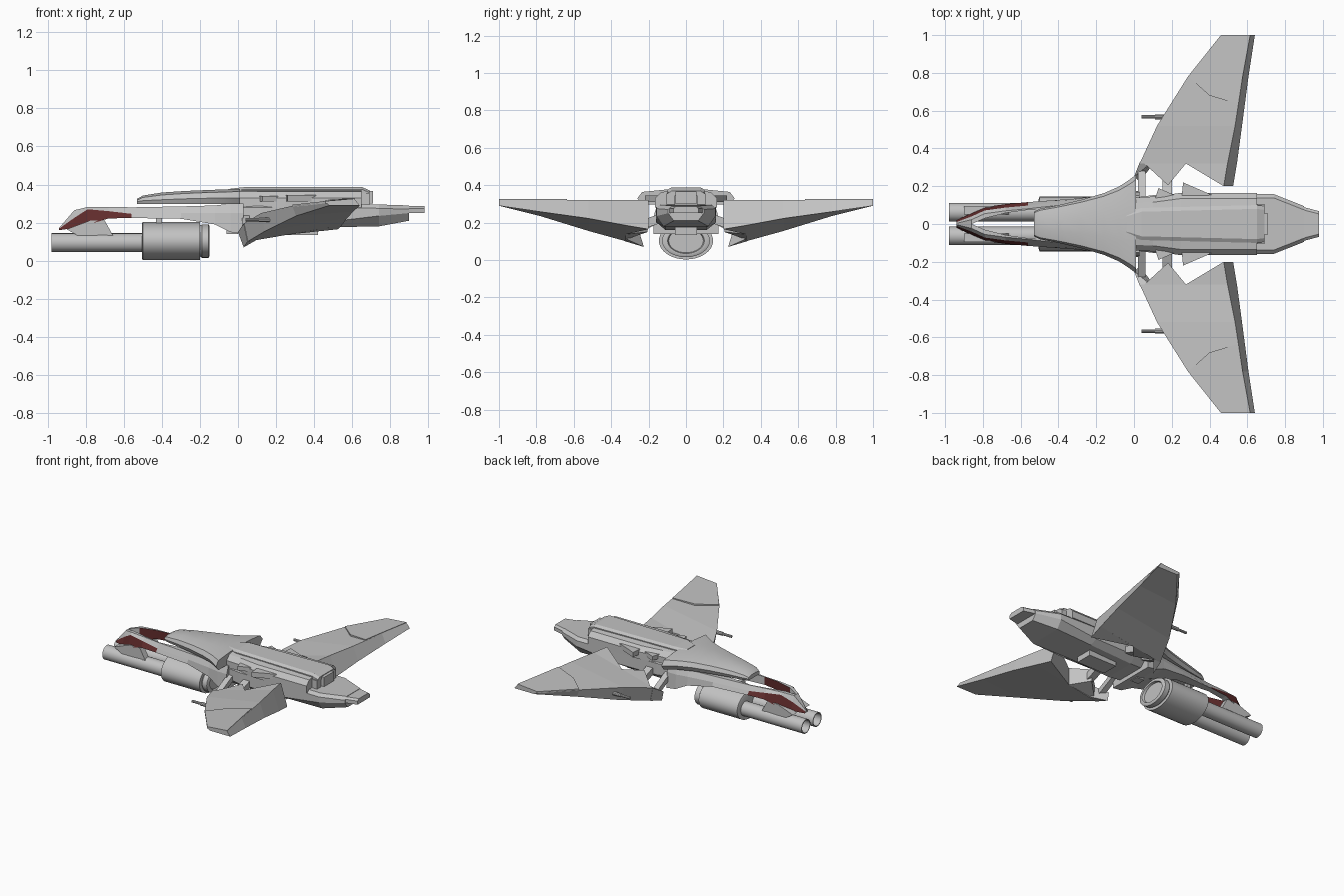
import bpy, bmesh, math

if "Cube" in bpy.data.objects:
    bpy.data.objects.remove(bpy.data.objects["Cube"])


def material(name, rgb):
    m = bpy.data.materials.new(name)
    m.diffuse_color = (*rgb, 1)
    m.use_nodes = True
    m.node_tree.nodes["Principled BSDF"].inputs["Base Color"].default_value = m.diffuse_color
    return m


GREY = material("hull grey", (0.54, 0.54, 0.54))
RED = material("dark red", (0.12, 0.025, 0.025))


def loft(name, rings, mirror=False, smooth=None, red_rule=None):
    """Skin closed rings of equal length, with end caps."""
    bm = bmesh.new()
    vs = [[bm.verts.new(p) for p in r] for r in rings]
    n = len(rings[0])
    for a, b in zip(vs, vs[1:]):
        for i in range(n):
            j = (i + 1) % n
            f = bm.faces.new((a[i], a[j], b[j], b[i]))
            if red_rule and red_rule(i, f.calc_center_median()):
                f.material_index = 1
    bm.faces.new(vs[0])
    bm.faces.new(vs[-1])
    bmesh.ops.recalc_face_normals(bm, faces=bm.faces)
    me = bpy.data.meshes.new(name)
    bm.to_mesh(me)
    bm.free()
    me.materials.append(GREY)
    me.materials.append(RED)
    ob = bpy.data.objects.new(name, me)
    bpy.context.collection.objects.link(ob)
    if mirror:
        ob.modifiers.new("mirror", "MIRROR").use_axis = (False, True, False)
    if smooth:
        bpy.context.view_layer.objects.active = ob
        ob.select_set(True)
        bpy.ops.object.shade_smooth_by_angle(angle=math.radians(smooth))
        ob.select_set(False)
    return ob


def box(name, x0, x1, y0, y1, z0, z1, mirror=False):
    return loft(name, [[(x, y0, z0), (x, y1, z0), (x, y1, z1), (x, y0, z1)]
                       for x in (x0, x1)], mirror)


def lathe(name, profile, y, z, sy=1, sz=1, mirror=False, n=24):
    """Turn an (x, radius) profile about a lengthwise axis."""
    turn = [2 * math.pi * i / n for i in range(n)]
    return loft(name, [[(x, y + r * sy * math.cos(t), z + r * sz * math.sin(t))
                        for t in turn] for x, r in profile], mirror, 35)


def symmetric(x, half):
    """Full cross-section from its right half (y, z), listed bottom to top."""
    return [(x, y, z) for y, z in half] + [(x, -y, z) for y, z in reversed(half)]


# Twin gun barrels and the oval engine drum behind them
lathe("gun_barrel", [(-.48, .049), (-.98, .049), (-.98, .043), (-.88, .043), (-.88, .002)],
      .063, .095, mirror=True)
lathe("engine_drum", [(-.505, .9), (-.5, 1), (-.2, 1), (-.2, .8), (-.19, .88),
                      (-.155, .88), (-.15, .8), (-.15, .68), (-.165, .64)],
      0, .103, .145, .1, n=32)
box("drum_mount", -.43, -.40, -.05, .05, .18, .24)
box("rear_hook", -.06, 0, -.03, .03, .14, .22)

# Brackets wrapping down from the fork onto the barrels
loft("barrel_bracket", [[(-.84, y, .13), (-.90, y, .165), (-.78, y, .21),
                         (-.70, y, .21), (-.645, y, .11), (-.69, y, .135)]
                        for y in (.05, .094)], True)

# Forked lower nose: x, inner y, outer y, bottom, paint line, top
FORK = [(-.94, 0, .02, .16, .168, .172), (-.86, 0, .058, .172, .225, .265),
        (-.79, .03, .09, .188, .270, .282), (-.68, .058, .105, .222, .26, .283),
        (-.56, .075, .116, .224, .246, .28), (-.3, .06, .135, .22, .25, .285),
        (-.12, 0, .16, .19, .25, .29), (-.04, 0, .175, .15, .25, .30), (.03, 0, .175, .14, .25, .30)]
loft("nose_fork", [[(x, yi, zb), (x, yo, zb), (x, yo - (.006 if x > -.5 else min(.018, yo * .5)), zm),
                    (x, max(yi + .003, yo - (.025 if x > -.5 else .035)), zt), (x, yi, zt)]
                   for x, yi, yo, zb, zm, zt in FORK], True,
     red_rule=lambda i, c: (i == 1 and c.x < -.56) or (i == 4 and -.75 < c.x < -.56))

# Upper shell flaring toward the wing roots: x, half width, edge, shoulder, top
SHELL = [(-.53, .065, .31, .318, .325), (-.50, .08, .315, .332, .342),
         (-.40, .10, .32, .345, .358), (-.28, .128, .325, .353, .366),
         (-.16, .163, .328, .358, .371), (-.08, .198, .33, .36, .374),
         (-.03, .23, .33, .362, .376), (.01, .26, .33, .364, .377)]
loft("upper_shell", [symmetric(x, [(w * .9, .297), (w, e), (w * .9, s), (w * .4, t)])
                     for x, w, e, s, t in SHELL], smooth=40)

# Upper rear hull, raised spine and its end block
loft("rear_deck", [symmetric(x, [(w, .28), (w, .33), (w - .03, .362), (.06, .374)])
                   for x, w in [(0, .14), (.1, .145), (.25, .165), (.65, .165)]])
loft("spine", [symmetric(x, [(w, .345), (w, z - .012), (w - .02, z)])
               for x, w, z in [(-.04, .06, .378), (.04, .085, .387), (.65, .1, .387), (.69, .095, .37)]])
box("spine_cap", .64, .71, -.055, .055, .30, .365)
box("end_cheek", .63, .69, .06, .105, .29, .355, True)

# Lower fuselage tapering into the tail
loft("fuselage", [symmetric(x, [(b, zb), (w, zm), (w, zt - .02), (w - .02, zt)])
                  for x, b, w, zb, zm, zt in [
                      (0, .10, .14, .17, .21, .30), (.12, .11, .155, .16, .20, .30),
                      (.45, .11, .16, .175, .20, .30), (.74, .12, .158, .18, .235, .295),
                      (.90, .065, .095, .21, .25, .29)]])
loft("tail_tip", [symmetric(x, [(w, .25), (w, .275), (w - .015, .287)])
                  for x, w in [(.88, .095), (.915, .085), (.98, .068)]])
box("belly_block", .2, .42, -.06, .06, .135, .18)
loft("side_vent", [[(.25, .12, z), (.26, .22, z), (.41, .155, z)] for z in (.31, .345)], True)
loft("front_vent", [[(.11, .13, z), (.13, .19, z), (.21, .155, z)] for z in (.31, .34)], True)

# Wings: y, leading x, top z, bottom z, trailing top x, trailing bottom x and z
WING = [(.32, .03, .195, .10, .495, .545, .185), (.52, .122, .25, .155, .535, .572, .222),
        (.78, .285, .288, .235, .575, .606, .258), (1, .46, .307, .29, .615, .64, .29)]
loft("wing", [[(x, y, zt), (tx, y, .32), (bx, y, bz), (x + .02, y, zb)]
              for y, x, zt, zb, tx, bx, bz in WING], True)


def wing_root(name, top, bottom):
    loft(name, [top, bottom], True)


# Pointed inner teeth of each wing and the drooping front root
wing_root("rear_wing_tooth", [(.275, .32, .261), (.495, .32, .32), (.475, .2, .32)],
          [(.275, .32, .138), (.545, .32, .185), (.525, .2, .165)])
wing_root("middle_wing_tooth", [(.055, .32, .2), (.275, .32, .261), (.18, .205, .235)],
          [(.06, .32, .11), (.275, .32, .138), (.18, .205, .15)])
wing_root("wing_droop", [(0, .25, .15), (.03, .325, .195), (.08, .315, .2)],
          [(.03, .225, .07), (.05, .325, .10), (.10, .315, .11)])


# Thin outer panel on each wing, following the top surface
def wing_top(x, y):
    for a, b in zip(WING, WING[1:]):
        if y <= b[0]:
            break
    t = (y - a[0]) / (b[0] - a[0])
    lx, lz, tx = (a[k] + t * (b[k] - a[k]) for k in (1, 2, 4))
    return lz + (.32 - lz) * (x - lx) / (tx - lx)


PANEL = [(.287, .78), (.40, .68), (.55, .635), (.575, .78), (.615, 1), (.46, 1)]
loft("wing_panel", [[(x, y, wing_top(x, y) + d) for x, y in PANEL]
                    for d in (-.006, .006)], True)

# Wing guns and the struts that hold the wings
lathe("wing_gun", [(.04, .009), (.11, .009), (.11, .013), (.26, .013)], .567, .215,
      mirror=True, n=10)
loft("front_strut", [[(.02, y, z), (.06, y, z), (.06, y, z + .04), (.02, y, z + .04)]
                     for y, z in [(.12, .21), (.28, .13)]], True)
loft("middle_strut", [[(.15, y, z), (.20, y, z), (.20, y, z + .05), (.15, y, z + .05)]
                      for y, z in [(.13, .2), (.23, .165)]], True)
